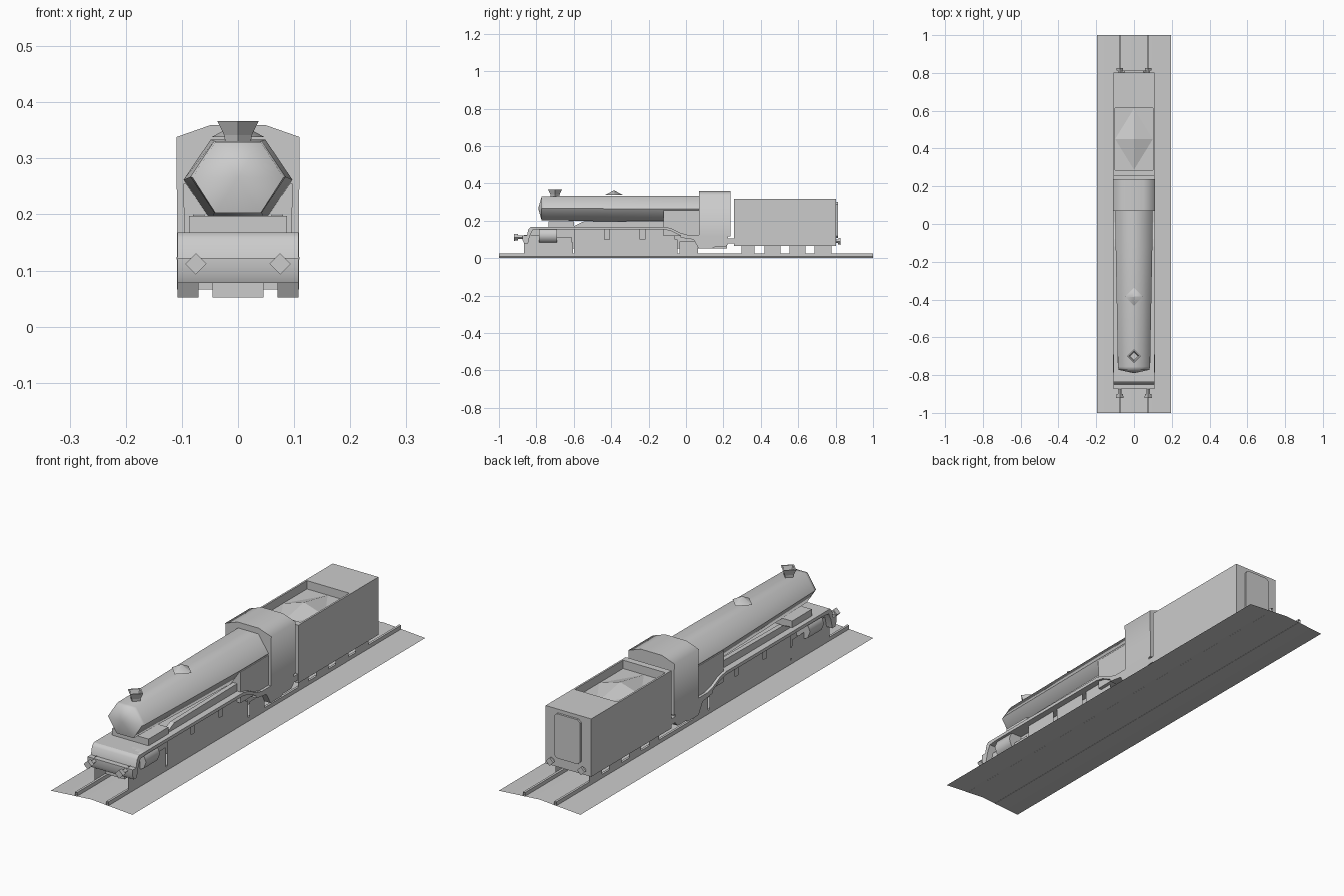
import bpy, math
from mathutils import Vector

if "Cube" in bpy.data.objects:
    bpy.data.objects.remove(bpy.data.objects["Cube"])

grey = bpy.data.materials.new("plain_grey")
grey.diffuse_color = (0.6, 0.6, 0.6, 1)
grey.use_nodes = True
grey.node_tree.nodes["Principled BSDF"].inputs["Base Color"].default_value = grey.diffuse_color


def mesh(name, verts, faces, smooth=None):
    me = bpy.data.meshes.new(name)
    me.from_pydata([tuple(v) for v in verts], [], faces)
    me.materials.append(grey)
    me.update()
    if smooth:
        me.shade_smooth()
        me.set_sharp_from_angle(angle=math.radians(smooth))
    ob = bpy.data.objects.new(name, me)
    bpy.context.collection.objects.link(ob)
    return ob


def loft(name, rings, caps=True, smooth=None, front_apex=None):
    """Skin a list of closed rings that share a point count."""
    n = len(rings[0])
    verts = [p for r in rings for p in r]
    faces = [(k * n + i, k * n + (i + 1) % n, (k + 1) * n + (i + 1) % n, (k + 1) * n + i)
             for k in range(len(rings) - 1) for i in range(n)]
    if front_apex:
        verts.append(front_apex)
        faces += [((i + 1) % n, i, len(verts) - 1) for i in range(n)]
    elif caps:
        faces.append(tuple(reversed(range(n))))
    if caps:
        faces.append(tuple(range((len(rings) - 1) * n, len(rings) * n)))
    return mesh(name, verts, faces, smooth)


def along_y(name, xz, y0, y1, **kw):
    return loft(name, [[(x, y, z) for x, z in xz] for y in (y0, y1)], **kw)


def along_x(name, yz, x0, x1, **kw):
    return loft(name, [[(x, y, z) for y, z in yz] for x in (x0, x1)], **kw)


def box(name, x0, x1, y0, y1, z0, z1, **kw):
    return along_y(name, [(x0, z0), (x1, z0), (x1, z1), (x0, z1)], y0, y1, **kw)


def hexagon(y, r, h, zc):
    return [(r * math.cos(a), y, zc + h * math.sin(a))
            for a in (math.radians(60 * i) for i in range(6))]


def diamond(y, z, r):
    return [(r, y, z), (0, y + r, z), (-r, y, z), (0, y - r, z)]


# track bed: thin cambered sheet, with open ended rails
mesh("track_bed", [(x, y, z) for y in (-1, 1) for x, z in ((-.195, 0), (0, .014), (.195, 0))],
     [(0, 1, 4, 3), (1, 2, 5, 4)], 30)
for s, side in ((-1, "left"), (1, "right")):
    box(f"rail_{side}", s * .075 - .005, s * .075 + .005, -1, 1, .008, .025, caps=False)

# tapered six sided boiler with domed front
loft("boiler", [hexagon(-.772, .081, .073, .266), hexagon(-.755, .085, .074, .267),
                hexagon(-.12, .097, .083, .262), hexagon(.08, .097, .083, .262)],
     smooth=65, front_apex=(0, -.79, .266))
along_y("firebox", [(-.096, .12), (.096, .12), (.097, .255), (-.097, .255)], -.12, .08)

# chimney: flared four sided cup, and dome
loft("chimney", [diamond(-.70, .325, .022), diamond(-.70, .342, .025), diamond(-.70, .367, .037),
                 diamond(-.70, .367, .029), diamond(-.70, .348, .022)])
loft("steam_dome", [diamond(-.385, .338, .047), diamond(-.385, .362, .003)], smooth=60)

# saddle under the smokebox and pipes beside the boiler
box("smokebox_saddle", -.087, .087, -.735, -.60, .155, .197)
for s, side in ((-1, "left"), (1, "right")):
    along_x(f"side_pipe_{side}", [(-.61, .165), (-.12, .165), (-.12, .20), (-.55, .195)],
            s * .06, s * .08)

# running board: swept profile dropping towards the cab
top = [(-.83, .168), (-.12, .168), (-.08, .16), (-.03, .135), (.02, .122), (.07, .125), (.225, .13)]
edge = [(y, z - .014) for y, z in reversed(top)]
along_x("running_board", top + edge, -.108, .108)

# front apron and buffer beam
along_x("front_apron", [(-.77, .168), (-.83, .168), (-.843, .155), (-.85, .122), (-.873, .122),
                        (-.873, .095), (-.865, .078), (-.845, .078), (-.835, .12), (-.82, .15),
                        (-.77, .155)], -.108, .108, smooth=50)
box("main_frame", -.045, .045, -.84, .22, .052, .155)


def buffers(end, y0, y1, z, r):
    for s, side in ((-1, "left"), (1, "right")):
        head = y0 if y0 < 0 else y1
        stem = y1 if y0 < 0 else y0
        neck = head + (stem - head) * .35
        rings = [[(s * .075 + a * q, y, z + b * q) for a, b in ((1, 0), (0, 1), (-1, 0), (0, -1))]
                 for y, q in ((head, r), (neck, r * .9), (neck, r * .5), (stem, r * .5))]
        loft(f"{end}_buffer_{side}", rings)


buffers("front", -.92, -.86, .112, .019)
buffers("rear", .79, .825, .09, .018)

# cylinders, wheel sheets and under-cab panels on both sides
sheets = [(-.865, -.775, .025, .125), (-.775, -.605, .025, .085), (-.69, -.61, .06, .112),
          (-.60, -.435, .10, .156), (-.41, -.245, .10, .156), (-.22, -.06, .10, .156),
          (-.60, -.045, .025, .10), (-.035, .065, .025, .09)]
tender_wheels = [(.297, .366), (.42, .505), (.553, .64), (.687, .778)]
for s, side in ((-1, "left"), (1, "right")):
    arc = [(s * (.07 + .04 * math.cos(a)), .122 + .042 * math.sin(a))
           for a in (math.radians(45 * i) for i in range(8))]
    along_y(f"cylinder_{side}", arc, -.785, -.69, smooth=50)
    for i, (y0, y1, z0, z1) in enumerate(sheets + [(a, b, .025, .075) for a, b in tender_wheels]):
        x = s * .08
        mesh(f"wheel_sheet_{side}_{i}", [(x, y0, z0), (x, y1, z0), (x, y1, z1), (x, y0, z1)],
             [(0, 1, 2, 3)])
    along_x(f"cab_step_{side}", [(.07, .125), (-.03, .125), (-.03, .11), (.04, .10), (.068, .052),
                                 (.14, .052), (.155, .06), (.21, .06), (.225, .075), (.225, .13)],
            s * .07, s * .108)

# cab with shallow arched roof
cab = [(-.108, .115), (.108, .115), (.11, .338), (.05, .359), (-.05, .359), (-.11, .338)]
along_y("cab", cab, .07, .237, smooth=75)
box("coupling_plate", -.108, .108, .22, .262, .08, .106)

# tender: body with a recessed coal space
x, y0, y1, z0, z1 = .109, .256, .803, .066, .316
rect = lambda hx, a, b, z: [(-hx, a, z), (hx, a, z), (hx, b, z), (-hx, b, z)]
loft("tender_body", [rect(x, y0, y1, z0), rect(x, y0, y1, z1), rect(.101, .285, .615, z1),
                     rect(.101, .285, .615, .28)])
# coal heap
mesh("coal_heap", [(0, .612, .281), (-.1, .45, .281), (0, .288, .281), (.1, .45, .281), (0, .45, .312)],
     [(0, 1, 4), (1, 2, 4), (2, 3, 4), (3, 0, 4)])
# rear gangway panel with clipped corners
loft("rear_panel", [[(px, y, pz) for px, pz in
                     ((-.05, .108), (.05, .108), (.062, .12), (.062, .288), (.05, .30),
                      (-.05, .30), (-.062, .288), (-.062, .12))] for y in (.80, .812)])

# make all face normals point outwards on closed parts
import bmesh
for ob in bpy.context.collection.objects:
    bm = bmesh.new()
    bm.from_mesh(ob.data)
    if len(bm.faces) > 4:
        bmesh.ops.recalc_face_normals(bm, faces=bm.faces)
    bm.to_mesh(ob.data)
    bm.free()
